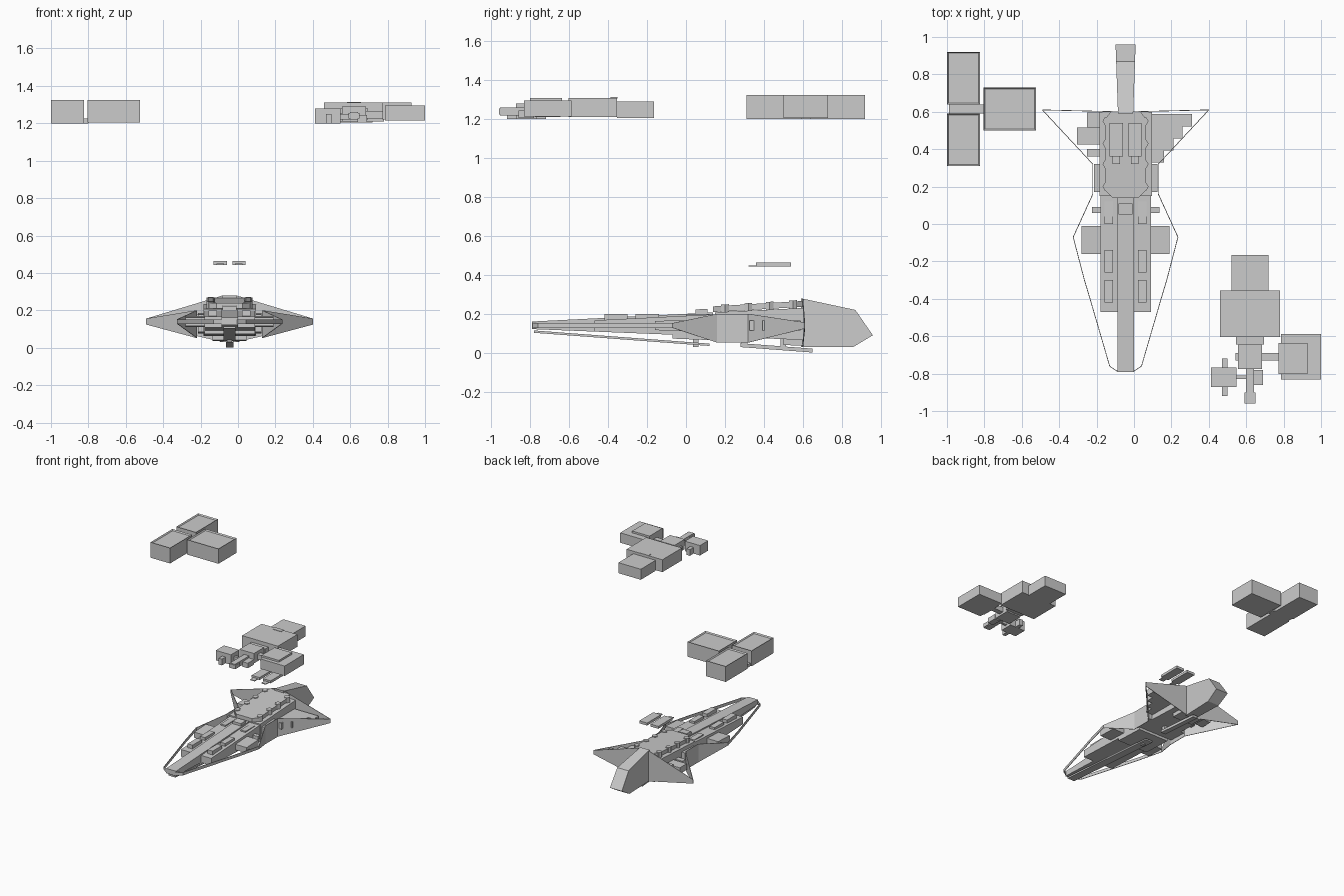
import bpy
import bmesh
from math import cos, sin, pi

starter = bpy.data.objects.get("Cube")
if starter:
    bpy.data.objects.remove(starter, do_unlink=True)

CENTRE_LINE = -.045
FRONT, BACK, LEFT, RIGHT = (0, -1), (0, 1), (1, 0), (-1, 0)

hull_grey = bpy.data.materials.new("hull grey")
hull_grey.use_nodes = True
hull_grey.diffuse_color = (.6, .6, .6, 1)
shader = hull_grey.node_tree.nodes["Principled BSDF"]
shader.inputs["Base Color"].default_value = hull_grey.diffuse_color


def build(name, points, faces, offset=0):
    """Make a flat shaded grey object with outward facing sides."""
    data = bpy.data.meshes.new(name)
    data.from_pydata([(x + offset, y, z) for x, y, z in points], [], faces)
    data.materials.append(hull_grey)
    bm = bmesh.new()
    bm.from_mesh(data)
    bmesh.ops.recalc_face_normals(bm, faces=bm.faces)
    bm.to_mesh(data)
    bm.free()
    part = bpy.data.objects.new(name, data)
    bpy.context.collection.objects.link(part)
    return part


def solid(name, ring, other_ring, offset=0):
    """Closed solid between two matching rings of points."""
    count = len(ring)
    faces = [tuple(range(count)), tuple(range(count, count + count))]
    for here in range(count):
        after = (here + 1) % count
        faces.append((here, after, count + after, count + here))
    return build(name, list(ring) + list(other_ring), faces, offset)


def box(name, centre, size, floor, offset=0):
    x, y = centre
    width, depth, height = size
    corners = [(x + a * width / 2, y + b * depth / 2)
               for a, b in ((-1, -1), (1, -1), (1, 1), (-1, 1))]
    return solid(name, [(a, b, floor) for a, b in corners],
                 [(a, b, floor + height) for a, b in corners], offset)


def room(name, centre, size, floor):
    """Box with a lid sunk inside a narrow rim."""
    part = box(name, centre, size, floor)
    bm = bmesh.new()
    bm.from_mesh(part.data)
    lid = max(bm.faces, key=lambda face: face.calc_center_median().z)
    bmesh.ops.inset_region(bm, faces=[lid], thickness=.01, depth=0)
    bmesh.ops.translate(bm, verts=lid.verts, vec=(0, 0, -.01))
    walls = bmesh.ops.inset_region(bm, faces=[lid], thickness=.001, depth=0)
    bmesh.ops.recalc_face_normals(bm, faces=bm.faces)
    bm.to_mesh(part.data)
    bm.free()


def attach(name, base, direction, size, floor):
    """Box pushed against one side of a (centre, size) base."""
    centre, base_size = base
    place = tuple(centre[axis] + direction[axis] * (base_size[axis] + size[axis]) / 2
                  for axis in (0, 1))
    box(name, place, size, floor)
    return place, size


def roof(y):
    return .2 + .05 * y


def belly(y):
    return .09 - .04 * y


def section(half, y, low, high):
    return [(-half, y, low), (half, y, low), (half, y, high), (-half, y, high)]


def hull(name, half, start, end, drop=0, rise=0):
    """Hull block that follows the sloping roof and belly lines."""
    rings = [section(half, y, belly(y) - drop, roof(y) + rise) for y in (start, end)]
    return solid(name, *rings, CENTRE_LINE)


def keel(name, half, start, end, base, thickness):
    rings = []
    for y in (start, end):
        middle = base - .075 * y
        rings.append(section(half, y, middle - thickness / 2, middle + thickness / 2))
    return solid(name, *rings, CENTRE_LINE)


def skin(name, path, side):
    """Thin upright plate along points of (x, y, mid height, half height)."""
    points = []
    for x, y, middle, reach in path:
        points += [(x * side, y, middle - reach), (x * side, y, middle + reach)]
    faces = [(i, i + 2, i + 3, i + 1) for i in range(0, len(points) - 2, 2)]
    part = build(name, points, faces, CENTRE_LINE)
    plate = part.modifiers.new("plate", "SOLIDIFY")
    plate.thickness = .004
    plate.offset = 0


# Long spine, stepped hull and cross members
hull("spine", .044, -.79, .14)
hull("spine hatch", .037, .05, .11, rise=.02)
hull("forward hull", .135, -.47, -.07, rise=-.01)
hull("middle hull", .135, -.07, .17, drop=.02, rise=-.01)
hull("rear hull", .14, .15, .6)
hull("rear side bays", .17, .17, .32, rise=-.03)
hull("engine floor", .09, .5, .6, drop=.03)
hull("cross pods", .235, -.16, -.01, drop=-.02, rise=-.03)
hull("cross spar", .18, .06, .09, drop=-.04, rise=-.05)


# Sloping deck with clipped corners
def deck_height(y):
    return .23 + .06 * y


edge = [(.07, .14), (.11, .18), (.11, .56), (.08, .6)]
outline = edge + [(-x, y) for x, y in reversed(edge)]
solid("deck", [(x, y, deck_height(y) - .03) for x, y in outline],
      [(x, y, deck_height(y)) for x, y in outline], CENTRE_LINE)

# Keel rails and their struts
keel("front keel", .032, -.78, .12, base=.05, thickness=.012)
keel("rear keel", .02, .28, .65, base=.06, thickness=.02)
for y in (.05, .3, .5):
    box("keel strut", (0, y), (.025, .03, .06), .03, CENTRE_LINE)

# Tail block, wider toward its end
tail = [(.59, .03), (.86, .03), (.96, .09), (.87, .22), (.59, .28)]
solid("tail block", [(.02 + .035 * y, y, z) for y, z in tail],
      [(-.02 - .035 * y, y, z) for y, z in tail], CENTRE_LINE)

# Wing skins and repeated deck fittings on both sides
pinch = (.28, -.07, .14, .012)
tip = (.445, .61, .14, .016)
rail = [(.04, -.79), (.085, -.76), (.19, -.4), (.22, -.3)]
for side, word in ((1, "left"), (-1, "right")):
    skin(word + " nose rail", [(x, y, .14, .012) for x, y in rail] + [pinch], side)
    skin(word + " wing skin", [pinch, (.175, .16, .126, .074),
                               (.175, .32, .126, .074), tip], side)
    skin(word + " rear bulkhead", [(.035, .6, .155, .125), tip], side)
    for y in (.2, .32, .43, .55):
        ring = [(.1 * side + .023 * cos(turn * pi / 3), y + .023 * sin(turn * pi / 3))
                for turn in range(6)]
        solid(word + " deck bump", [(a, b, .2) for a, b in ring],
              [(a, b, deck_height(b) + .006) for a, b in ring], CENTRE_LINE)
    for y in (-.36, -.2, .06):
        box(word + " hull locker", (.09 * side, y), (.045, .12, .04), .16, CENTRE_LINE)
    # Hovering runner above the deck
    box(word + " runner", (.05 * side, .45), (.07, .18, .02), .443, CENTRE_LINE)
    box(word + " runner tip", (.05 * side, .34), (.04, .04, .006), .443, CENTRE_LINE)

# Equipment inside the wings: stepped rows on one side, lockers on the other
for step in range(4):
    width = .1 + .05 * step
    box("left wing bay", (.06 + width / 2, .36 + .065 * step), (width, .065, .05), .115)
box("right wing bay", (-.24, .47), (.13, .09, .05), .115)
box("right wing locker", (-.2, .555), (.1, .08, .07), .11)
box("right wing step", (-.21, .38), (.08, .04, .04), .12)

# Floating rooms around a corridor
for way, word in ((-1, "near"), (1, "far")):
    room(word + " room", (-.912, .615 + way * .165), (.175, .28, .125), 1.2)
room("inner room", (-.665, .615), (.28, .23, .12), 1.205)
box("room corridor", (-.895, .615), (.19, .05, .025), 1.2)

# Floating modules chained together
main = (.62, -.48), (.32, .25, .1)
box("main module", *main, 1.21)
box("module latch", (.62, -.37), (.075, .035, .006), 1.307)
attach("aft module", main, BACK, (.2, .19, .085), 1.205)
neck = attach("neck", main, FRONT, (.15, .04, .06), 1.22)
hub = attach("hub module", neck, FRONT, (.13, .13, .08), 1.21)
passage = attach("side passage", hub, LEFT, (.1, .04, .04), 1.225)
attach("side module", passage, LEFT, (.215, .245, .08), 1.215)
box("side module lid", (.85, -.72), (.155, .165, .09), 1.22)
attach("front passage", hub, FRONT, (.045, .18, .04), 1.22)
box("front foot", (.62, -.93), (.06, .06, .03), 1.225)
attach("hub port", hub, RIGHT, (.012, .04, .03), 1.225)
box("hub step", (.665, -.82), (.05, .08, .04), 1.205)
box("small passage", (.58, -.82), (.07, .02, .03), 1.22)
box("small module", (.48, -.82), (.135, .105, .08), 1.2)
box("small module rail", (.485, -.82), (.03, .2, .05), 1.2)
